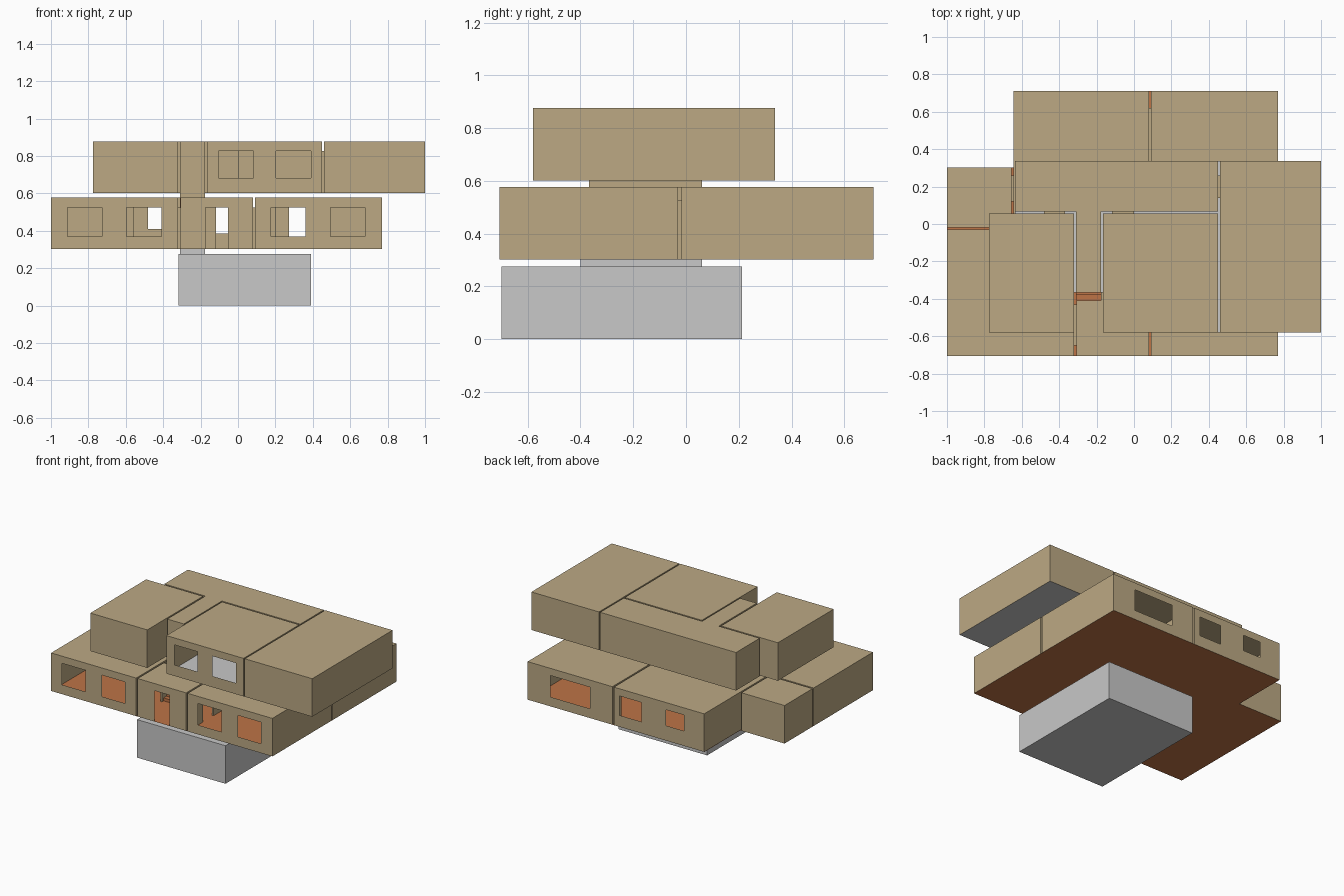
import bpy, bmesh

if "Cube" in bpy.data.objects:
    bpy.data.objects.remove(bpy.data.objects["Cube"])


def mat(name, rgb):
    m = bpy.data.materials.new(name)
    lin = [((c / 255 + 0.055) / 1.055) ** 2.4 for c in rgb]
    m.diffuse_color = (*lin, 1)
    m.use_nodes = True
    m.node_tree.nodes["Principled BSDF"].inputs["Base Color"].default_value = m.diffuse_color
    return m


TAN = mat("tan_wall", (188, 169, 132))
GRAY = mat("gray_concrete", (200, 200, 200))
ORANGE = mat("orange_wood", (190, 116, 70))


def rect(x0, x1, y0, y1):
    return [(x0, y0), (x1, y0), (x1, y1), (x0, y1)]


def inside(x, y, poly):
    hit = False
    for (ax, ay), (bx, by) in zip(poly, poly[1:] + poly[:1]):
        if (ay > y) != (by > y) and x < ax + (y - ay) * (bx - ax) / (by - ay):
            hit = not hit
    return hit


def cells(values):
    v = sorted(set(values))
    return list(zip(v, v[1:]))


def finish(name, bm, material):
    bmesh.ops.remove_doubles(bm, verts=bm.verts, dist=1e-5)
    me = bpy.data.meshes.new(name)
    bm.to_mesh(me)
    bm.free()
    me.materials.append(material)
    ob = bpy.data.objects.new(name, me)
    bpy.context.collection.objects.link(ob)
    return ob


def quad(bm, pts):
    bm.faces.new([bm.verts.new(p) for p in pts])


def add_plate(bm, poly, z, holes=(), up=True):
    """Flat sheet over an outline, leaving rectangular holes (x0, x1, y0, y1)."""
    xs = [p[0] for p in poly] + [h[i] for h in holes for i in (0, 1)]
    ys = [p[1] for p in poly] + [h[i] for h in holes for i in (2, 3)]
    for x0, x1 in cells(xs):
        for y0, y1 in cells(ys):
            cx, cy = (x0 + x1) / 2, (y0 + y1) / 2
            if not inside(cx, cy, poly):
                continue
            if any(h[0] < cx < h[1] and h[2] < cy < h[3] for h in holes):
                continue
            pts = [(x, y, z) for x, y in rect(x0, x1, y0, y1)]
            quad(bm, pts if up else pts[::-1])


def add_walls(bm, poly, z0, z1, openings=()):
    """Thin walls along an outline; boxes (x0,x1,y0,y1,z0,z1) cut openings."""
    for a, b in zip(poly, poly[1:] + poly[:1]):
        k = 0 if a[1] == b[1] else 1          # axis the wall runs along
        f = a[1 - k]
        lo, hi = sorted((a[k], b[k]))
        cuts = []
        for o in openings:
            span, depth = o[2 * k:2 * k + 2], o[2 - 2 * k:4 - 2 * k]
            if depth[0] - 1e-4 <= f <= depth[1] + 1e-4 and span[1] > lo and span[0] < hi:
                cuts.append((max(span[0], lo), min(span[1], hi), o[4], o[5]))
        for u0, u1 in cells([lo, hi] + [c[i] for c in cuts for i in (0, 1)]):
            for w0, w1 in cells([z0, z1] + [c[i] for c in cuts for i in (2, 3)]):
                cu, cw = (u0 + u1) / 2, (w0 + w1) / 2
                if any(c[0] < cu < c[1] and c[2] < cw < c[3] for c in cuts):
                    continue
                s, e = (u0, u1) if a[k] < b[k] else (u1, u0)
                p = lambda u, w: (u, f, w) if k == 0 else (f, u, w)
                quad(bm, [p(s, w0), p(e, w0), p(e, w1), p(s, w1)])


def room(name, poly, z0, z1, openings=(), holes=()):
    bm = bmesh.new()
    add_walls(bm, poly, z0, z1, openings)
    add_plate(bm, poly, z1, holes)
    finish(name, bm, TAN)


def door_lining(name, o):
    """Two jambs and a lintel across the gap between neighbouring rooms."""
    x0, x1, y0, y1, z0, z1 = o
    bm = bmesh.new()
    quad(bm, [(x0, y0, z1), (x1, y0, z1), (x1, y1, z1), (x0, y1, z1)])
    if x1 - x0 > y1 - y0:
        for x in (x0, x1):
            quad(bm, [(x, y0, z0), (x, y1, z0), (x, y1, z1), (x, y0, z1)])
    else:
        for y in (y0, y1):
            quad(bm, [(x0, y, z0), (x1, y, z0), (x1, y, z1), (x0, y, z1)])
    finish(name, bm, TAN)


def floor(name, poly, z, material, holes=()):
    bm = bmesh.new()
    add_plate(bm, poly, z, holes, up=False)
    finish(name, bm, material)


def stairs(name, x0, x1, y0, y1, z0, z1, n, material):
    bm = bmesh.new()
    dy, dz = (y1 - y0) / n, (z1 - z0) / n
    for i in range(n):
        y, z = y0 + i * dy, z0 + i * dz
        quad(bm, [(x0, y, z), (x1, y, z), (x1, y, z + dz), (x0, y, z + dz)])
        quad(bm, [(x0, y, z + dz), (x1, y, z + dz), (x1, y + dy, z + dz), (x0, y + dy, z + dz)])
    finish(name, bm, material)


def shaft(name, poly, z0, z1, material):
    bm = bmesh.new()
    add_walls(bm, poly, z0, z1)
    finish(name, bm, material)


B1, G0, G1, U0, U1 = 0.275, 0.302, 0.577, 0.602, 0.877
SX0, SX1 = -0.309, -0.176       # stairwell sides

# Basement
bm = bmesh.new()
base = rect(-0.318, 0.39, -0.70, 0.213)
well_low = (SX0, SX1, -0.40, 0.06)
add_walls(bm, base, 0, B1)
add_plate(bm, base, B1, [well_low])
add_plate(bm, base, 0, up=False)
finish("basement", bm, GRAY)
shaft("basement_stairwell", rect(*well_low), B1, G0, GRAY)
stairs("basement_stairs", SX0, SX1, -0.40, 0.06, 0, G0, 12, GRAY)

# Ground floor openings: windows, front door, inner doors
W0, W1 = 0.37, 0.525
g_win = [(x0, x1, -0.72, -0.70, W0, W1) for x0, x1 in
         ((-0.912, -0.727), (-0.595, -0.41), (0.177, 0.362), (0.495, 0.68))]
g_win += [(-0.175, -0.053, -0.72, -0.70, G0, W1),
          (0.272, 0.587, 0.70, 0.72, W0, W1),
          (-0.143, 0.035, 0.70, 0.72, 0.385, W1),
          (-0.48, -0.336, 0.70, 0.72, 0.41, W1)]
g_door = [(-0.32, -0.308, -0.65, -0.43, G0, W1),
          (-0.555, -0.41, -0.03, -0.018, G0, W1),
          (-0.117, 0.0, 0.058, 0.07, G0, W1),
          (0.08, 0.092, -0.53, -0.41, G0, W1),
          (0.08, 0.092, 0.30, 0.62, G0, W1),
          (0.20, 0.48, -0.03, -0.018, G0, W1),
          (-0.655, -0.643, 0.12, 0.26, G0, W1)]
g_open = g_win + g_door

# Ground floor rooms
room("front_left_room", rect(-1, -0.32, -0.707, -0.03), G0, G1, g_open)
room("entrance_hall", rect(-0.308, 0.08, -0.707, 0.058), G0, G1, g_open,
     [(SX0 + 0.001, SX1, -0.408, 0.058)])
room("front_right_room", rect(0.092, 0.77, -0.707, -0.03), G0, G1, g_open)
room("back_right_room", rect(0.092, 0.77, -0.018, 0.71), G0, G1, g_open)
room("back_left_room", rect(-1, -0.655, -0.018, 0.302), G0, G1, g_open)
room("back_middle_room", [(-0.643, -0.018), (-0.32, -0.018), (-0.32, 0.07),
                          (0.08, 0.07), (0.08, 0.71), (-0.643, 0.71)], G0, G1, g_open)
for i, o in enumerate(g_door):
    door_lining(f"ground_door_lining_{i + 1}", o)
floor("ground_floor", [(-1, -0.707), (0.77, -0.707), (0.77, 0.71), (-0.645, 0.71),
                       (-0.645, 0.302), (-1, 0.302)], G0, ORANGE,
      [(SX0, SX1, -0.12, 0.06)])

# Stairs up and their shaft between the floors
stairs("main_stairs", SX0, SX1, -0.41, 0.05, G0, U0, 14, ORANGE)
shaft("upper_stairwell", rect(SX0, SX1, -0.367, 0.06), G1, U0, TAN)

# Upper floor openings
V1 = 0.827
u_win = [(x0, x1, -0.59, -0.57, 0.682, V1) for x0, x1 in ((-0.103, 0.082), (0.202, 0.39))]
u_door = [(-0.48, -0.37, 0.057, 0.068, U0, V1),
          (-0.117, 0.0, 0.057, 0.068, U0, V1),
          (0.45, 0.46, 0.14, 0.26, U0, V1)]
u_open = u_win + u_door

# Upper floor rooms
room("upper_left_room", rect(-0.775, -0.32, -0.58, 0.057), U0, U1, u_open)
room("upper_front_room", rect(-0.167, 0.45, -0.58, 0.057), U0, U1, u_open)
room("upper_right_room", rect(0.46, 1, -0.58, 0.338), U0, U1, u_open)
room("upper_landing", [(SX0, -0.367), (SX1, -0.367), (SX1, 0.068), (0.45, 0.068),
                       (0.45, 0.338), (-0.637, 0.338), (-0.637, 0.068), (SX0, 0.068)],
     U0, U1, u_open)
for i, o in enumerate(u_door):
    door_lining(f"upper_door_lining_{i + 1}", o)
floor("upper_floor", [(-0.775, -0.58), (-0.32, -0.58), (-0.32, -0.367), (-0.167, -0.367),
                      (-0.167, -0.58), (1, -0.58), (1, 0.338), (-0.637, 0.338),
                      (-0.637, 0.057), (-0.775, 0.057)], U0, GRAY,
      [(SX0, SX1, -0.36, 0.05)])
